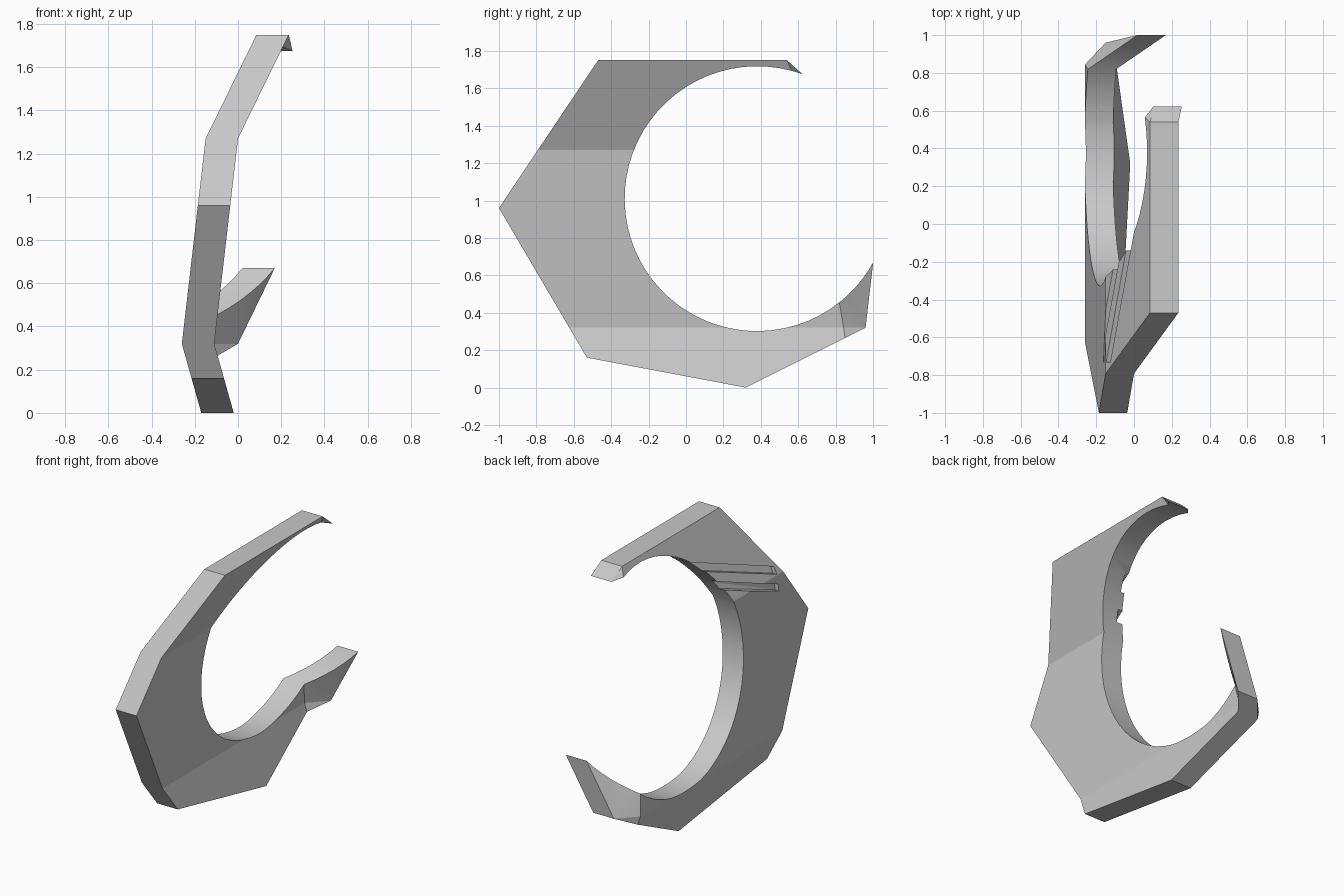
import bpy, bmesh, math

cube = bpy.data.objects.get("Cube")
if cube:
    bpy.data.objects.remove(cube, do_unlink=True)

THICK = 0.15
CY, CZ, R = 0.38, 1.01, 0.708          # round opening

grey = bpy.data.materials.new("mid_grey")
grey.use_nodes = True
grey.diffuse_color = (0.58, 0.58, 0.58, 1)
grey.node_tree.nodes["Principled BSDF"].inputs["Base Color"].default_value = (0.58, 0.58, 0.58, 1)


def lean(z):
    """Sideways offset of the bent plate at a height."""
    if z < 0.32:
        return -0.17 - 0.09 * z / 0.32
    if z < 1.27:
        return -0.26 + 0.11 * (z - 0.32) / 0.95
    return -0.15 + 0.235 * (z - 1.27) / 0.48


def arc(start, end, steps):
    """Points (y, z) along the round opening."""
    angles = [math.radians(start + (end - start) * i / steps) for i in range(steps + 1)]
    return [(CY + R * math.cos(a), CZ + R * math.sin(a)) for a in angles]


def make_object(name, bm):
    bmesh.ops.recalc_face_normals(bm, faces=bm.faces[:])
    mesh = bpy.data.meshes.new(name)
    bm.to_mesh(mesh)
    bm.free()
    mesh.materials.append(grey)
    obj = bpy.data.objects.new(name, mesh)
    bpy.context.collection.objects.link(obj)
    return obj


# Main plate outline, folded along two level creases
bm = bmesh.new()
outline = [(0.85, 0.265), (0.32, 0), (-0.53, 0.16), (-1, 0.96), (-0.47, 1.75), (0.54, 1.75)]
outline += arc(74.9, 308.4, 44) + [(0.843, 0.32)]
bm.faces.new([bm.verts.new((0, y, z)) for y, z in outline])
bm.normal_update()
bmesh.ops.triangulate(bm, faces=bm.faces[:])
for height in (0.32, 1.27):
    bmesh.ops.bisect_plane(bm, geom=bm.verts[:] + bm.edges[:] + bm.faces[:], dist=1e-4,
                           plane_co=(0, 0, height), plane_no=(0, 0, 1))
for v in bm.verts:
    v.co.x = lean(v.co.z)


def fan(hub, rim):
    """Triangles from one hub point to a row of points."""
    for a, b in zip(rim, rim[1:]):
        bm.faces.new([bm.verts.new(p) for p in (hub, a, b)])


def bent_arc(start, end, steps, x_end):
    """Arc points that swing sideways from the plate to x_end."""
    pts = arc(start, end, steps)
    y0, x0 = pts[0][0], lean(pts[0][1])
    return [(x0 + (x_end - x0) * (y - y0) / (pts[-1][0] - y0), y, z) for y, z in pts]


# Lower prong, bent sideways at its crease
crease = [(lean(z), y, z) for y, z in ((0.85, 0.265), (0.843, 0.32))]
fan((-0.15, 0.96, 0.32), crease + bent_arc(308.4, 331.3, 6, 0.02))
# Upper tip, a small bent corner
fan((lean(1.75), 0.54, 1.75), bent_arc(74.9, 69.9, 2, 0.103))
bmesh.ops.remove_doubles(bm, verts=bm.verts[:], dist=0.0005)

# Thicken sideways: a shifted copy of the sheet, joined around the border
border = [e for e in bm.edges if e.is_boundary]
sheet = bm.verts[:]
twin = bmesh.ops.duplicate(bm, geom=sheet + bm.edges[:] + bm.faces[:])["vert_map"]
for v in sheet:
    twin[v].co.x += THICK
for a, b in [e.verts for e in border]:
    bm.faces.new((a, b, twin[b], twin[a]))
plate = make_object("bent_ring_plate", bm)


def groove(name, inner, outer):
    """Tapering cutter that runs from the flank out through the opening."""
    gm = bmesh.new()
    for y, heights in ((0, inner), (-0.73, outer)):
        for z in heights:
            for dx in (-0.12, 0.027):
                gm.verts.new((lean(z) + dx, y, z))
    bmesh.ops.convex_hull(gm, input=gm.verts[:])
    return make_object(name, gm)


# Two grooves cut into the outer side
for inner, outer in (((1.437, 1.487), (1.17, 1.215)), ((1.541, 1.592), (1.275, 1.32))):
    cutter = groove("groove_cutter", inner, outer)
    cutter.hide_render = True
    mod = plate.modifiers.new("groove", "BOOLEAN")
    mod.operation = "DIFFERENCE"
    mod.solver = "EXACT"
    mod.object = cutter
    bpy.context.view_layer.objects.active = plate
    bpy.ops.object.modifier_apply(modifier=mod.name)
    bpy.data.objects.remove(cutter, do_unlink=True)

# Smooth the round rim, keep the folds crisp
bpy.ops.object.select_all(action="DESELECT")
plate.select_set(True)
bpy.context.view_layer.objects.active = plate
bpy.ops.object.shade_smooth_by_angle(angle=math.radians(15))
